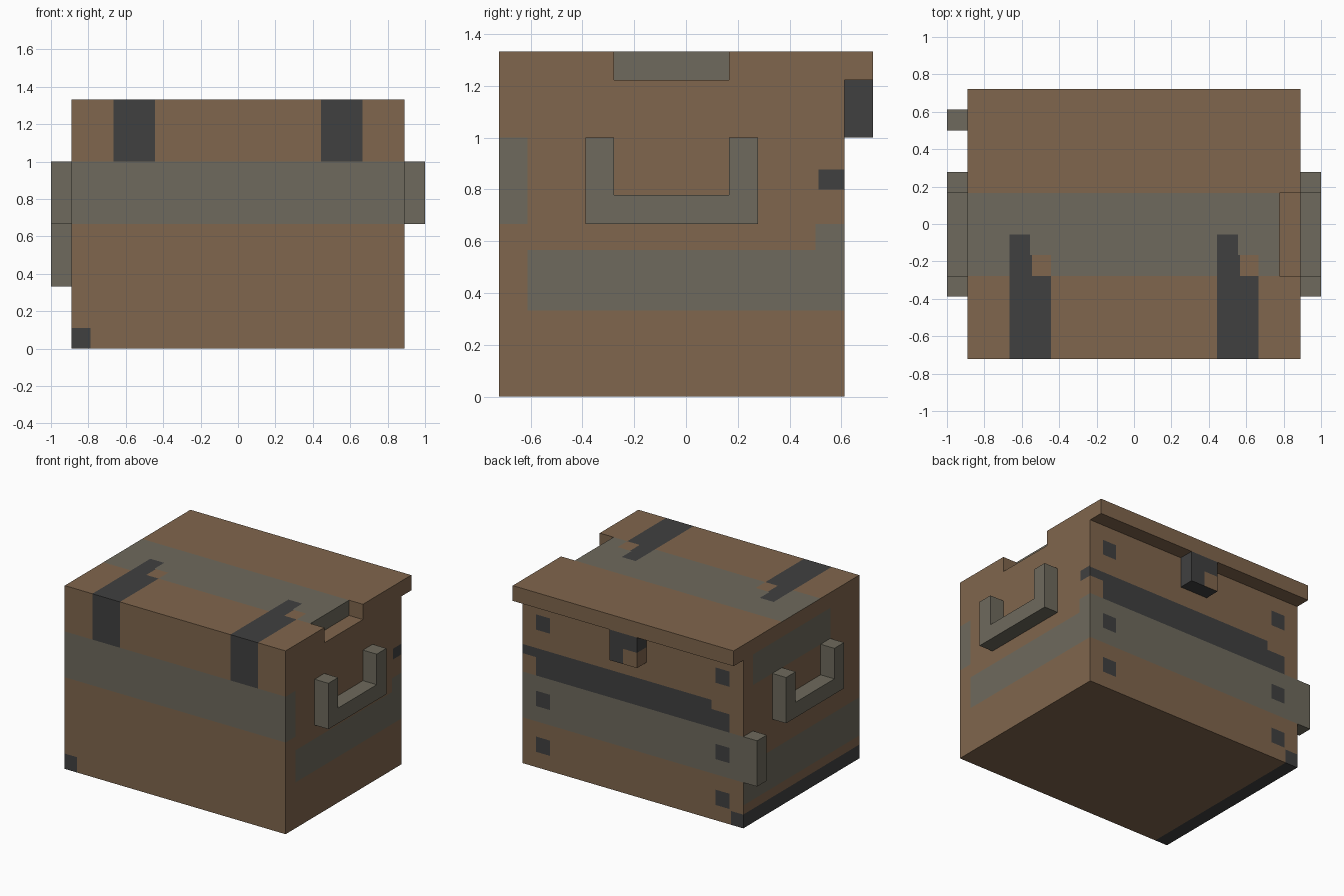
import bpy
import bmesh
from mathutils import Vector

cube = bpy.data.objects.get("Cube")
if cube:
    bpy.data.objects.remove(cube, do_unlink=True)

U = 1 / 9  # one grid step of the blocky design


def material(name, rgb):
    mat = bpy.data.materials.new(name)
    mat.use_nodes = True
    mat.diffuse_color = (*rgb, 1)
    mat.node_tree.nodes["Principled BSDF"].inputs["Base Color"].default_value = (*rgb, 1)
    return mat


WOOD, GREY, DARK = range(3)
MATS = [material("brown_wood", (0.216, 0.133, 0.074)),
        material("grey_band", (0.156, 0.144, 0.109)),
        material("dark_metal", (0.051, 0.051, 0.051))]

# The two axes that span each side, and its outward direction
SIDES = {"front": (0, 2, (0, -1, 0)), "back": (0, 2, (0, 1, 0)),
         "right": (1, 2, (1, 0, 0)), "left": (1, 2, (-1, 0, 0)),
         "top": (0, 1, (0, 0, 1)), "bottom": (0, 1, (0, 0, -1))}


def rect(a0, a1, b0, b1):
    return [(a0, b0), (a1, b0), (a1, b1), (a0, b1)]


def prism(name, outline, axis, low, high, base=WOOD, paint=()):
    """Extrude an outline along an axis, then cut and colour painted rectangles."""
    bm = bmesh.new()
    verts = []
    for a, b in outline:
        co = [a, b]
        co.insert(axis, low)
        verts.append(bm.verts.new(co))
    face = bm.faces.new(verts)
    ext = bmesh.ops.extrude_face_region(bm, geom=[face], use_keep_orig=True)
    step = Vector((0, 0, 0))
    step[axis] = high - low
    moved = [g for g in ext["geom"] if isinstance(g, bmesh.types.BMVert)]
    bmesh.ops.translate(bm, verts=moved, vec=step)
    bmesh.ops.recalc_face_normals(bm, faces=bm.faces[:])
    if len(outline) > 4:
        bmesh.ops.triangulate(bm, faces=bm.faces[:])

    # Cut along every edge of the painted rectangles
    cuts = set()
    for side, _, a0, a1, b0, b1 in paint:
        i, j, _n = SIDES[side]
        cuts |= {(i, a0), (i, a1), (j, b0), (j, b1)}
    for i, value in sorted(cuts):
        normal = Vector((0, 0, 0))
        normal[i] = 1
        bmesh.ops.bisect_plane(bm, geom=bm.verts[:] + bm.edges[:] + bm.faces[:],
                               dist=1e-4, plane_co=normal * value, plane_no=normal)
    bm.normal_update()

    # Later rectangles paint over earlier ones
    for f in bm.faces:
        f.material_index = base
        c = f.calc_center_median()
        for side, colour, a0, a1, b0, b1 in paint:
            i, j, n = SIDES[side]
            if f.normal.dot(Vector(n)) > 0.9 and a0 < c[i] < a1 and b0 < c[j] < b1:
                f.material_index = colour
    bmesh.ops.scale(bm, verts=bm.verts[:], vec=(U, U, U))
    mesh = bpy.data.meshes.new(name)
    bm.to_mesh(mesh)
    bm.free()
    for mat in MATS:
        mesh.materials.append(mat)
    obj = bpy.data.objects.new(name, mesh)
    bpy.context.scene.collection.objects.link(obj)
    return obj


# Straps on the front and over the lid
front_straps, lid_paint = [], [("top", GREY, -8, 8, -2.5, 1.5),
                               ("right", GREY, -2.5, 1.5, 11, 12)]
for x in (-6, 4):
    front_straps.append(("front", DARK, x, x + 2, 9, 12))
    lid_paint += [("top", DARK, x, x + 2, -6.5, -2.5),
                  ("top", WOOD, x + 1, x + 2, -2.5, -1.5),
                  ("top", DARK, x, x + 1.1, -2.5, -1.5),
                  ("top", DARK, x, x + 1, -1.5, -0.5)]

# Bands, bottom edge trim and studs of the body
body_paint = front_straps + [
    ("front", GREY, -8, 8, 6, 9),
    ("front", DARK, -8, -7.1, 0, 1),
    ("right", GREY, -5.5, 5.5, 3, 5.1),
    ("right", GREY, 4.5, 5.5, 5.1, 6),
    ("right", GREY, -6.5, -5.5, 6, 9),
    ("right", DARK, 4.6, 5.5, 7.2, 7.9),
    ("left", DARK, -6.5, 5.5, 0, 0.9),
    ("left", GREY, -6.5, 5.5, 1.5, 4),
    ("left", GREY, -3.5, 4.5, 9, 11),
    ("bottom", DARK, -8, -7.1, -6.5, 5.5),
    ("back", GREY, -8, 8, 3, 6),
    ("back", DARK, -5.7, 7, 6, 7.8),
    ("back", DARK, -7, -5.7, 6, 7.2),
    ("back", DARK, 7, 8, 7.2, 7.8),
    ("back", DARK, -8, -7.1, 0, 0.9)]
for x in (-7, 6):
    for z in (1, 4, 9):
        body_paint.append(("back", DARK, x, x + 1, z, z + 1))

prism("chest_body", rect(-8, 8, -6.5, 5.5), 2, 0, 11, WOOD, body_paint)

# Lid with a back overhang and a notch in one side
lid_outline = [(-8, -6.5), (8, -6.5), (8, -2.5), (7, -2.5), (7, 1.5),
               (8, 1.5), (8, 6.5), (-8, 6.5)]
prism("lid", lid_outline, 2, 11, 12, WOOD, front_straps + lid_paint)

# Latch under the overhang
prism("latch", rect(-1, 1, 5.5, 6.5), 2, 9, 11, DARK,
      [("back", WOOD, -1, 0, 9, 10), ("left", WOOD, 5.5, 6.5, 9, 10)])

# U-shaped side handles
handle = [(-3.5, 6), (2.5, 6), (2.5, 9), (1.5, 9), (1.5, 7),
          (-2.5, 7), (-2.5, 9), (-3.5, 9)]
prism("left_handle", handle, 0, 8, 9, GREY)
prism("right_handle", handle, 0, -9, -8, GREY)

# Upright peg on one back corner
prism("corner_peg", rect(4.5, 5.5, 3, 6), 0, -9, -8, GREY)
